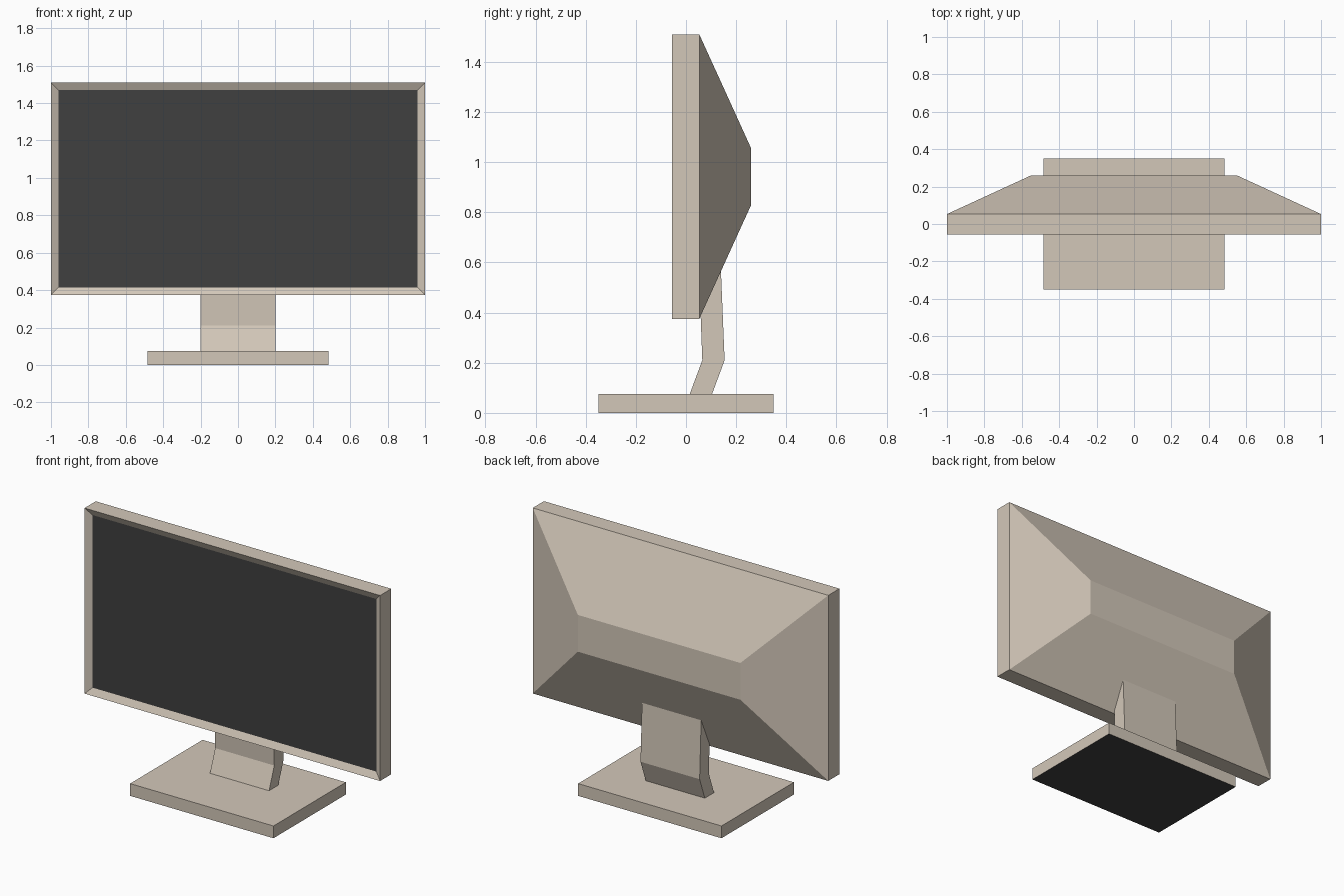
import bpy, bmesh
from mathutils import Vector

if "Cube" in bpy.data.objects:
    bpy.data.objects.remove(bpy.data.objects["Cube"])


def material(name, rgb):
    m = bpy.data.materials.new(name)
    m.diffuse_color = (*rgb, 1)
    m.use_nodes = True
    m.node_tree.nodes["Principled BSDF"].inputs["Base Color"].default_value = m.diffuse_color
    return m


beige = material("warm_beige", (0.65, 0.575, 0.485))
dark = material("dark_grey", (0.05, 0.05, 0.05))


def finish(bm, name):
    bmesh.ops.recalc_face_normals(bm, faces=bm.faces)
    me = bpy.data.meshes.new(name)
    bm.to_mesh(me)
    bm.free()
    ob = bpy.data.objects.new(name, me)
    bpy.context.collection.objects.link(ob)
    me.materials.append(beige)
    me.materials.append(dark)
    return ob


def box(lo, hi):
    bm = bmesh.new()
    bmesh.ops.create_cube(bm, size=1)
    lo, hi = Vector(lo), Vector(hi)
    for v in bm.verts:
        v.co = Vector(lo[i] + (v.co[i] + 0.5) * (hi[i] - lo[i]) for i in range(3))
    bm.normal_update()
    return bm


def facing(bm, direction):
    return max(bm.faces, key=lambda f: f.normal.dot(Vector(direction)))


# Monitor housing: box, recessed screen at the front, tapered back
bm = box((-1, -0.055, 0.375), (1, 0.053, 1.51))
screen = facing(bm, (0, -1, 0))
bmesh.ops.inset_region(bm, faces=[screen], thickness=0.056)
for v in screen.verts:
    v.co.y += 0.02
screen.material_index = 1
back = facing(bm, (0, 1, 0))
cap = bmesh.ops.extrude_discrete_faces(bm, faces=[back])["faces"][0]
for v in cap.verts:
    v.co = (0.55 if v.co.x > 0 else -0.55, 0.26, 1.055 if v.co.z > 0.9 else 0.83)
finish(bm, "monitor_housing")

# Bent neck: side profile extruded across x
profile = [(0.013, 0.07), (0.065, 0.21), (0.058, 0.40), (0.139, 0.575),
           (0.154, 0.21), (0.102, 0.07)]
bm = bmesh.new()
face = bm.faces.new([bm.verts.new((-0.2, y, z)) for y, z in profile])
new = bmesh.ops.extrude_face_region(bm, geom=[face], use_keep_orig=True)["geom"]
for v in new:
    if isinstance(v, bmesh.types.BMVert):
        v.co.x = 0.2
finish(bm, "neck")

# Base plate with dark underside
bm = box((-0.485, -0.35, 0), (0.485, 0.35, 0.075))
facing(bm, (0, 0, -1)).material_index = 1
finish(bm, "base")
